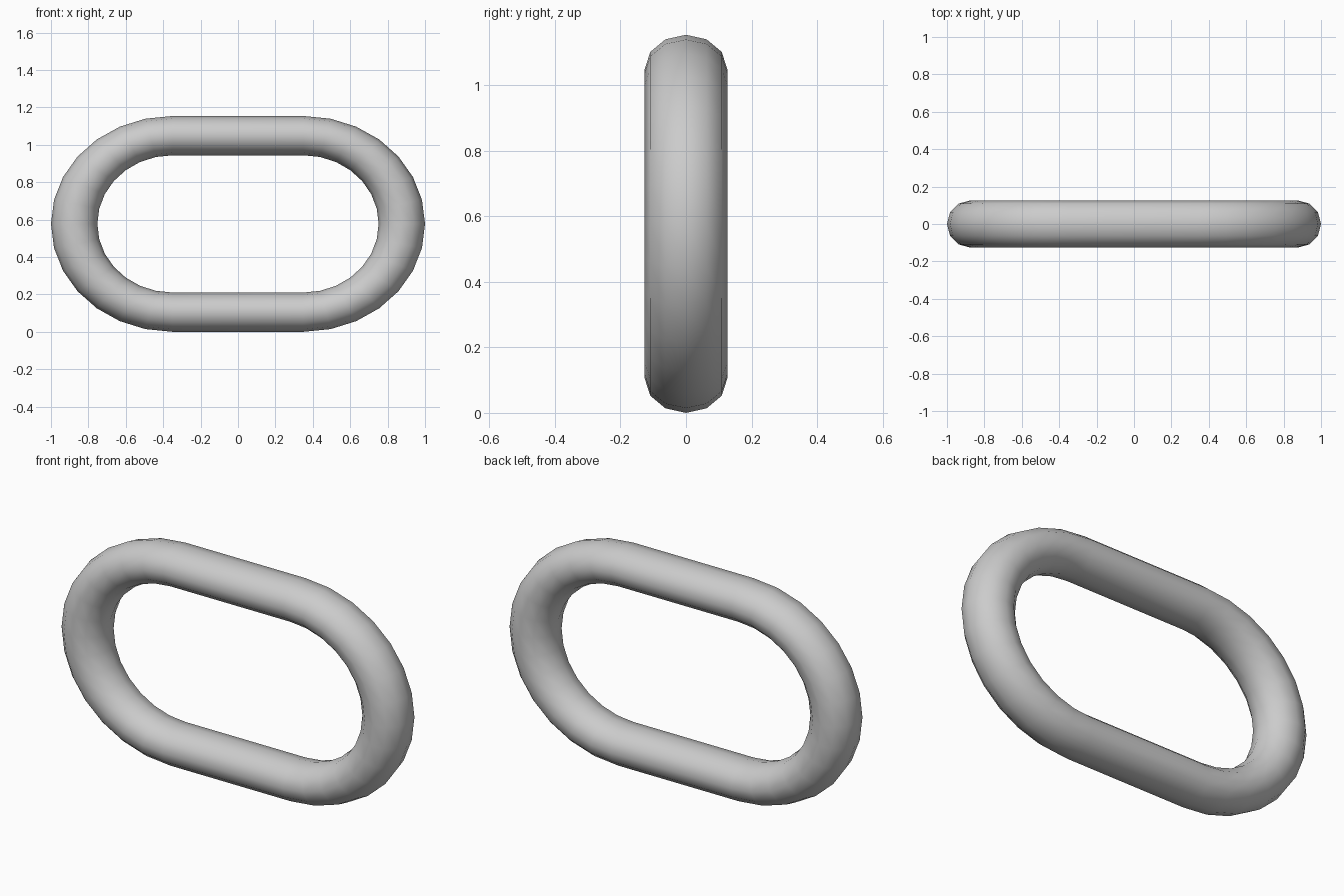
import bpy, bmesh
from math import sin, cos, pi

if "Cube" in bpy.data.objects:
    bpy.data.objects.remove(bpy.data.objects["Cube"])

STRAIGHT = 0.35             # half length of the straight bars
RX, RZ = 0.526, 0.472       # centre-line radii of the rounded ends
TX, TY, TZ = 0.124, 0.126, 0.105  # tube half-thickness along x, y, z
SIDES, ARC = 12, 14         # tube sides, segments per half turn
MID_Z = RZ + TZ

bm = bmesh.new()

# Rings of the tube: right half turn, then left half turn
rings = []
for half in range(2):
    shift = STRAIGHT if half == 0 else -STRAIGHT
    for k in range(ARC + 1):
        t = pi * half + pi * k / ARC
        ring = []
        for i in range(SIDES):
            p = 2 * pi * i / SIDES
            ring.append(bm.verts.new((shift + (RX + TX * cos(p)) * sin(t),
                                      TY * sin(p),
                                      MID_Z + (RZ + TZ * cos(p)) * cos(t))))
        rings.append(ring)

# Skin between neighbouring rings; the gaps between halves are the straight bars
for a, b in zip(rings, rings[1:] + rings[:1]):
    for i in range(SIDES):
        j = (i + 1) % SIDES
        bm.faces.new((a[i], a[j], b[j], b[i]))
bmesh.ops.recalc_face_normals(bm, faces=bm.faces[:])
for f in bm.faces:
    f.smooth = True

mesh = bpy.data.meshes.new("chain_link")
bm.to_mesh(mesh)
bm.free()
link = bpy.data.objects.new("chain_link", mesh)
bpy.context.collection.objects.link(link)
